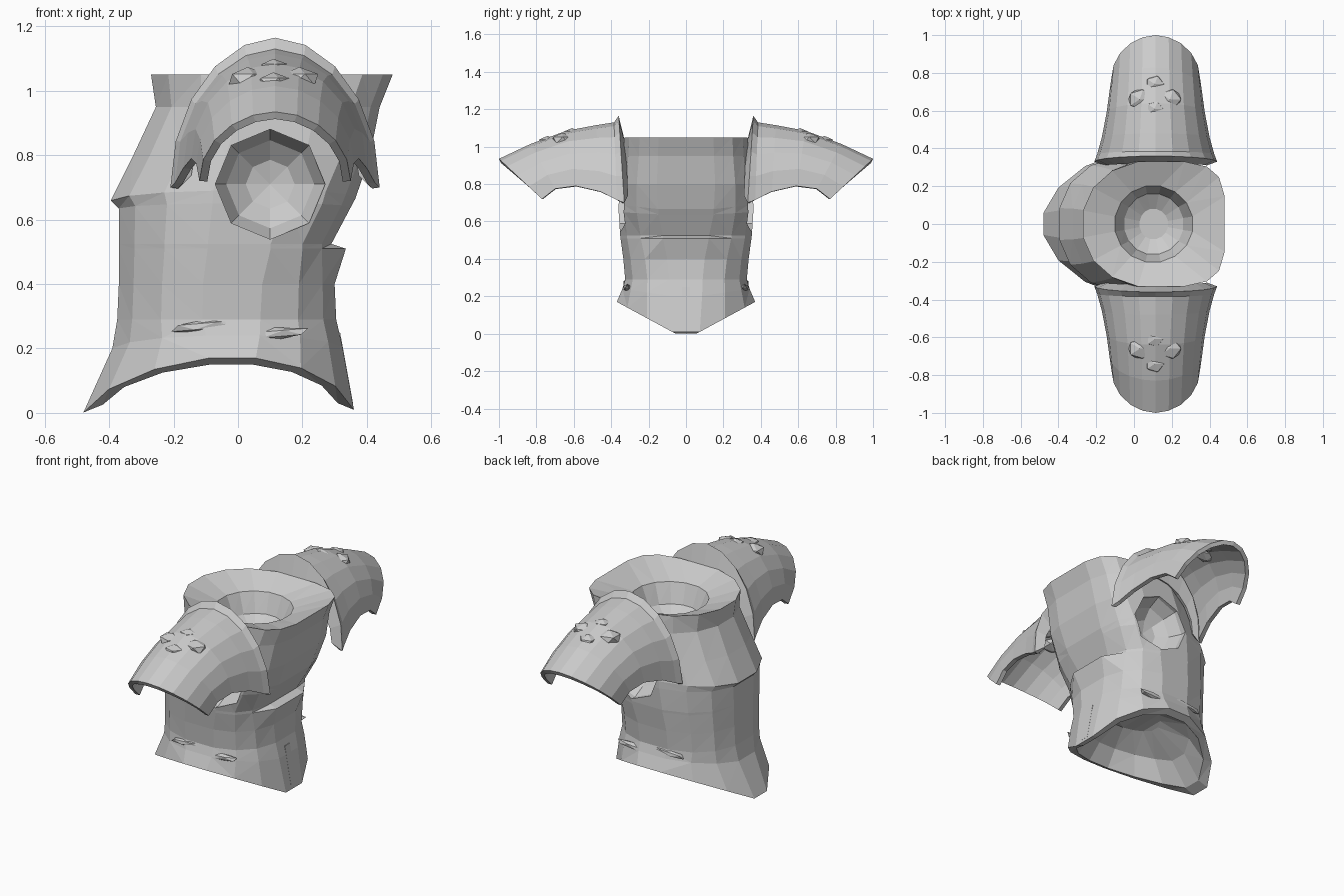
import bpy, bmesh, math
from mathutils import Vector

if "Cube" in bpy.data.objects:
    bpy.data.objects.remove(bpy.data.objects["Cube"])

N = 16


def spow(v, e):
    return math.copysign(abs(v) ** e, v)


def make_object(name, bm):
    me = bpy.data.meshes.new(name)
    bm.to_mesh(me)
    bm.free()
    ob = bpy.data.objects.new(name, me)
    bpy.context.collection.objects.link(ob)
    return ob


def bridge(bm, rings, closed):
    for a, b in zip(rings, rings[1:]):
        n = len(a)
        for i in range(n if closed else n - 1):
            j = (i + 1) % n
            bm.faces.new((a[i], a[j], b[j], b[i]))


def mirror_y(ob, bisect=False):
    m = ob.modifiers.new("mirror", 'MIRROR')
    m.use_axis = (False, True, False)
    m.use_bisect_axis = (False, bisect, False)
    m.use_bisect_flip_axis = (False, bisect, False)


# Body: rings of (z, centre x, x min, x max, half depth, +x squareness, -x squareness, rise at sides)
body_rings = [
    (0.27, 0.00, -0.15, 0.12, 0.13, 1.0, 1.0, 0.03),
    (0.14, -0.02, -0.32, 0.24, 0.26, 1.0, 1.0, 0.10),
    (0.00, -0.02, -0.42, 0.31, 0.33, 1.0, 1.1, 0.15),
    (-0.03, -0.02, -0.48, 0.36, 0.37, 1.0, 1.15, 0.20),
    (0.19, -0.02, -0.39, 0.325, 0.34, 0.85, 0.95, 0.05),
    (0.29, -0.02, -0.375, 0.305, 0.325, 0.8, 0.85, 0.0),
    (0.40, -0.02, -0.37, 0.30, 0.335, 0.75, 0.85, 0.0),
    (0.51, 0.00, -0.37, 0.29, 0.35, 0.65, 0.85, 0.0),
    (0.525, 0.00, -0.37, 0.29, 0.352, 0.65, 0.85, 0.0),
    (0.63, 0.02, -0.37, 0.35, 0.36, 0.55, 0.85, 0.02),
    (0.65, 0.02, -0.395, 0.365, 0.36, 0.55, 0.9, 0.04),
    (0.80, 0.05, -0.325, 0.41, 0.35, 0.5, 0.9, 0.0),
    (0.95, 0.08, -0.255, 0.44, 0.335, 0.5, 0.95, 0.0),
    (1.05, 0.10, -0.27, 0.48, 0.33, 0.5, 0.95, 0.0),
    (0.99, 0.10, -0.10, 0.31, 0.20, 1.0, 1.0, 0.0),
    (0.88, 0.10, -0.05, 0.26, 0.16, 1.0, 1.0, 0.0),
    (0.83, 0.10, 0.03, 0.18, 0.08, 1.0, 1.0, 0.0),
]
bm = bmesh.new()
rings = []
kx = 1 / math.cos(math.pi / N)
for z, cx, x0, x1, ry, ef, eb, rise in body_rings:
    ring = []
    for i in range(N):
        t = (i + 0.5) * 2 * math.pi / N
        c, s = math.cos(t), math.sin(t)
        front = c > 0
        e = ef if front else eb
        x = cx + spow(c, e) * (x1 - cx if front else cx - x0) * kx ** e
        if z == 0.51 and i in (0, N - 1):  # small lip under the flat panel
            x += 0.045
        y = ry * spow(s, e) * kx ** e
        ring.append(bm.verts.new((x, y, z + rise * abs(y) / ry)))
    rings.append(ring)
bridge(bm, rings, True)
bm.faces.new(rings[0])
bm.faces.new(rings[-1])
bmesh.ops.triangulate(bm, faces=bm.faces[:])
bmesh.ops.recalc_face_normals(bm, faces=bm.faces[:])
body = make_object("tunic_body", bm)

# Arm opening: a faceted bowl cut into one side, then mirrored to the other
bm = bmesh.new()
bmesh.ops.create_uvsphere(bm, u_segments=8, v_segments=7, radius=1)
for v in bm.verts:
    x, y, z = v.co
    v.co = (0.10 + 0.175 * x, -0.362 - 0.17 * z, 0.71 + 0.175 * y)
bmesh.ops.recalc_face_normals(bm, faces=bm.faces[:])
cutter = make_object("arm_hole_cutter", bm)
cutter.hide_render = True
cutter.hide_set(True)
cut = body.modifiers.new("arm_hole", 'BOOLEAN')
cut.operation = 'DIFFERENCE'
cut.solver = 'EXACT'
cut.object = cutter
mirror_y(body, True)

# Sleeves: arched shells, stations of (y at top, y at sides, top z, bottom z, half width)
stations = [
    (-0.32, -0.31, 1.00, 0.74, 0.27),
    (-0.36, -0.33, 1.165, 0.70, 0.325),
    (-0.385, -0.37, 1.13, 0.715, 0.31),
    (-0.48, -0.46, 1.115, 0.76, 0.285),
    (-0.64, -0.59, 1.085, 0.79, 0.26),
    (-0.83, -0.70, 1.015, 0.775, 0.245),
    (-1.00, -0.77, 0.935, 0.72, 0.235),
]
bm = bmesh.new()
rings = []
M = 10
for yt, ys, zt, zb, hw in stations:
    ring = []
    for i in range(M + 1):
        t = math.pi * i / M
        s = math.sin(t)
        ring.append(bm.verts.new((0.115 + hw * spow(math.cos(t), 1.05),
                                  ys + (yt - ys) * s, zb + (zt - zb) * s)))
    rings.append(ring)
bridge(bm, rings, False)
bm.normal_update()
if sum(f.normal.z for f in bm.faces) < 0:
    bmesh.ops.reverse_faces(bm, faces=bm.faces[:])
sleeve = make_object("sleeves", bm)
sol = sleeve.modifiers.new("thickness", 'SOLIDIFY')
sol.thickness = 0.025
sol.offset = -1
mirror_y(sleeve)

# Small carved bumps on top of the sleeves
bm = bmesh.new()
for x, y, z, r in ((0.03, -0.66, 1.035, 0.06), (0.19, -0.66, 1.035, 0.06),
                   (0.11, -0.61, 1.07, 0.045), (0.11, -0.74, 1.025, 0.05)):
    new = bmesh.ops.create_icosphere(bm, subdivisions=1, radius=r)["verts"]
    for v in new:
        v.co = Vector((x + v.co.x * 1.1, y + v.co.y, z + v.co.z * 0.65))
mirror_y(make_object("sleeve_bumps", bm))

# Folds above the hem, wedge shaped
bm = bmesh.new()
for x, z, w in ((0.11, 0.245, 0.12), (-0.10, 0.27, 0.12)):
    new = bmesh.ops.create_icosphere(bm, subdivisions=1, radius=1)["verts"]
    for v in new:
        v.co = Vector((x + v.co.x * w, -0.315 + v.co.y * 0.022, z + v.co.z * 0.02 + v.co.x * 0.01))
mirror_y(make_object("hem_folds", bm))

# Narrow strap on the lower +x side
bm = bmesh.new()
bmesh.ops.create_cube(bm, size=1)
for v in bm.verts:
    x, y, z = v.co
    v.co = Vector((0.322 + x * 0.03 - z * 0.04, y * 0.045, 0.14 + z * 0.22))
make_object("hem_strap", bm)
